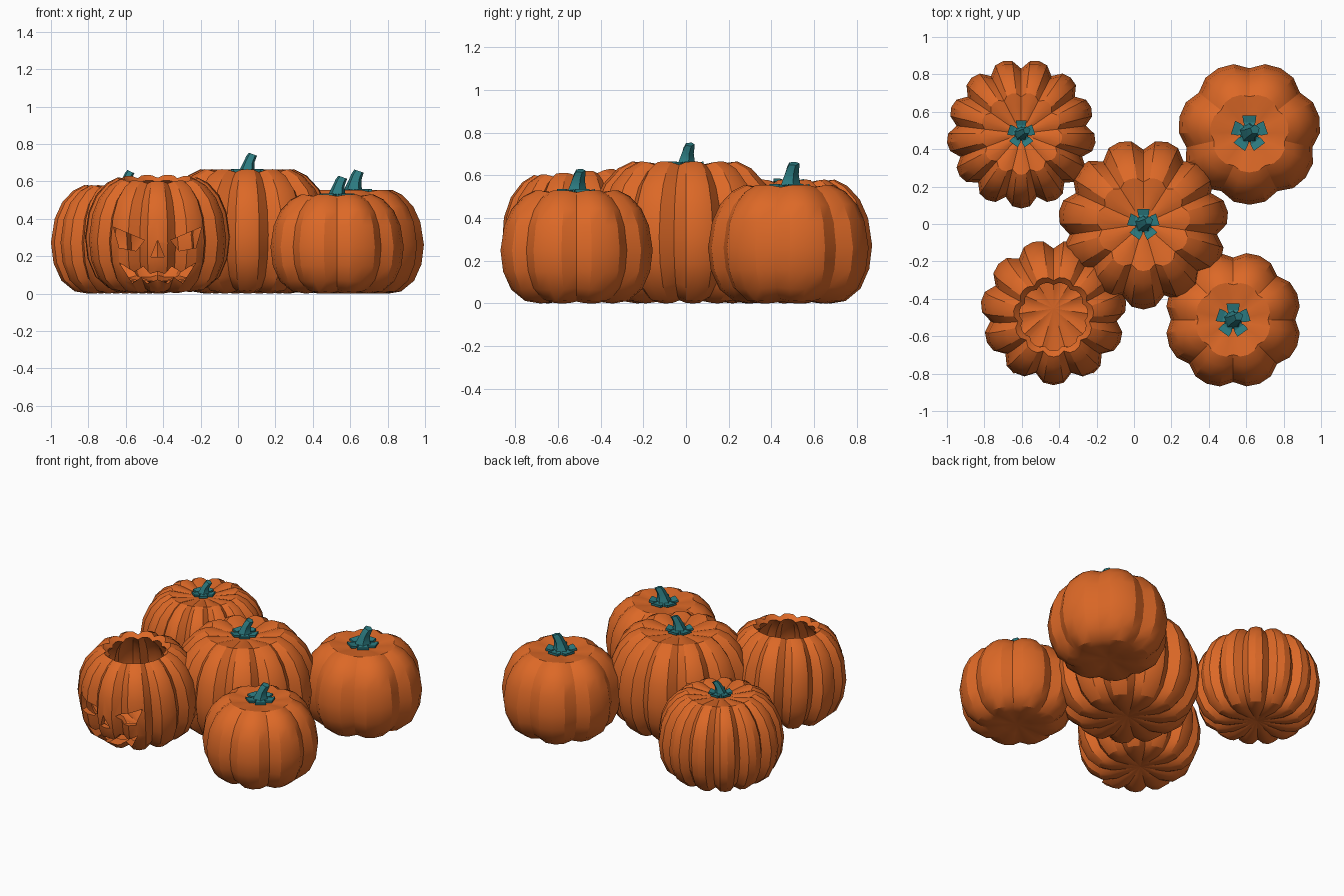
import bpy, bmesh, math
from mathutils import Matrix, Vector

if "Cube" in bpy.data.objects:
    bpy.data.objects.remove(bpy.data.objects["Cube"])


def material(name, rgb):
    m = bpy.data.materials.new(name)
    m.diffuse_color = (*rgb, 1)
    m.use_nodes = True
    m.node_tree.nodes["Principled BSDF"].inputs["Base Color"].default_value = m.diffuse_color
    return m


ORANGE = material("pumpkin orange", (0.72, 0.14, 0.02))
TEAL = material("stem teal", (0.025, 0.20, 0.22))


def make(name, bm, mat, smooth=None):
    bmesh.ops.recalc_face_normals(bm, faces=bm.faces)
    me = bpy.data.meshes.new(name)
    bm.to_mesh(me)
    bm.free()
    ob = bpy.data.objects.new(name, me)
    bpy.context.collection.objects.link(ob)
    me.materials.append(mat)
    if smooth:
        shade(ob, smooth)
    return ob


def shade(ob, angle):
    bpy.ops.object.select_all(action='DESELECT')
    ob.select_set(True)
    bpy.context.view_layer.objects.active = ob
    bpy.ops.object.shade_smooth_by_angle(angle=math.radians(angle))


# side profile as fractions of radius and height, bottom to top
SIDE = [(0, .045), (.25, .02), (.5, 0), (.68, .02), (.86, .12), (.965, .28),
        (1, .47), (.95, .69), (.85, .84), (.70, .95), (.55, 1)]
DIMPLE = [(.38, .985), (.2, .965), (0, .955)]
INNER = [(.47, .955), (.60, .90), (.74, .80), (.85, .66), (.90, .47),
         (.87, .31), (.77, .18), (.60, .09), (.3, .075), (0, .08)]
LOBE = [0, .82, 1, .82]        # bulge across one lobe, from groove to groove


def pumpkin_mesh(radius, height, lobes, depth, profile):
    bm = bmesh.new()
    n = lobes * len(LOBE)
    rings = []
    for rf, zf in profile:
        if rf == 0:
            rings.append([bm.verts.new((0, 0, zf * height))])
            continue
        ring = []
        for i in range(n):
            a = math.pi / 2 + 2 * math.pi * i / n
            cut = depth * min(1, rf * 1.5) * (1 - LOBE[i % len(LOBE)])
            r = rf * radius * (1 - cut)
            z = height * (.5 + (zf - .5) * (1 - cut * .45))
            ring.append(bm.verts.new((r * math.cos(a), r * math.sin(a), z)))
        rings.append(ring)
    for lo, hi in zip(rings, rings[1:]):
        for i in range(n):
            j = (i + 1) % n
            if len(lo) == 1:
                bm.faces.new((lo[0], hi[j], hi[i]))
            elif len(hi) == 1:
                bm.faces.new((lo[i], lo[j], hi[0]))
            else:
                bm.faces.new((lo[i], lo[j], hi[j], hi[i]))
    return bm


def stem(name, x, y, base, top, size):
    # bent, tapering five-sided stalk
    bm = bmesh.new()
    h = top - base
    rings = []
    for t, r, shift in [(0, .058, 0), (.3, .043, 0), (.6, .033, .008),
                        (.85, .029, .02), (1, .024, .030)]:
        rings.append([bm.verts.new((
            x + shift + r * size * math.cos(math.radians(90 + 72 * k)),
            y + shift * .6 + r * size * math.sin(math.radians(90 + 72 * k)),
            base + h * t - (shift * .3 * math.cos(math.radians(90 + 72 * k)) if t > .8 else 0)))
            for k in range(5)])
    for lo, hi in zip(rings, rings[1:]):
        for k in range(5):
            bm.faces.new((lo[k], lo[(k + 1) % 5], hi[(k + 1) % 5], hi[k]))
    bm.faces.new(rings[0])
    bm.faces.new(rings[-1])
    make(name + "_stem", bm, TEAL, 30)

    # star collar of five flared petals
    bm = bmesh.new()
    for k in range(5):
        a = math.radians(90 + 72 * k)
        rows = []
        for r, half, dz in [(.02, 30, .030), (.06, 30, .022), (.092, 22, .030)]:
            rows.append([bm.verts.new((x + r * size * math.cos(a + s * math.radians(half)),
                                       y + r * size * math.sin(a + s * math.radians(half)),
                                       base + dz)) for s in (-1, 1)])
        for p, q in zip(rows, rows[1:]):
            bm.faces.new((p[0], q[0], q[1], p[1]))
    geo = bmesh.ops.extrude_face_region(bm, geom=bm.faces[:])
    bmesh.ops.translate(bm, vec=(0, 0, -.014),
                        verts=[v for v in geo["geom"] if isinstance(v, bmesh.types.BMVert)])
    make(name + "_collar", bm, TEAL)


# whole pumpkins: name, x, y, radius, height, lobes, groove depth, stem top, stem size
for name, x, y, r, h, lobes, depth, top, size in [
        ("middle_pumpkin", .05, 0, .457, .665, 11, .13, .745, .95),
        ("back_left_pumpkin", -.603, .483, .40, .58, 13, .13, .652, .82),
        ("back_right_pumpkin", .617, .487, .384, .555, 7, .10, .655, 1.08),
        ("front_right_pumpkin", .53, -.512, .370, .53, 8, .10, .622, 1.02)]:
    bm = pumpkin_mesh(r, h, lobes, depth, SIDE + DIMPLE)
    bmesh.ops.translate(bm, vec=(x, y, 0), verts=bm.verts)
    make(name, bm, ORANGE, 28)
    stem(name, x, y, h * .955, top, size)

# hollow carved pumpkin, open at the top and tipped slightly forward
JX, JY = -.43, -.472
bm = pumpkin_mesh(.392, .605, 11, .13, SIDE + INNER)
bmesh.ops.transform(bm, verts=bm.verts, matrix=Matrix.Translation((JX, JY - .0, .3025 + .012))
                    @ Matrix.Rotation(math.radians(4.5), 4, 'X')
                    @ Matrix.Translation((0, 0, -.3025)))
low = min(v.co.z for v in bm.verts)
bmesh.ops.translate(bm, vec=(0, 0, -low), verts=bm.verts)
carved = make("carved_pumpkin", bm, ORANGE)

# face shapes in x (from the centre line) and z
eye = [(-.235, .355), (-.07, .285), (-.115, .228), (-.205, .245)]
nose = [(0, .285), (-.036, .195), (.036, .195)]
half_mouth = [(0, .118), (.04, .105), (.075, .145), (.125, .115), (.205, .165),
              (.135, .055), (.09, .085), (.055, .055), (0, .075)]
mouth = half_mouth + [(-px, pz) for px, pz in half_mouth[-2:0:-1]]
for label, shape, back in [("left_eye", eye, -.58), ("nose", nose, -.62),
                           ("right_eye", [(-px, pz) for px, pz in eye], -.58),
                           ("mouth", mouth, -.66)]:
    bm = bmesh.new()
    face = bm.faces.new([bm.verts.new((JX + px, -1.0, pz)) for px, pz in shape])
    geo = bmesh.ops.extrude_face_region(bm, geom=[face])
    bmesh.ops.translate(bm, vec=(0, back + 1.0, 0),
                        verts=[v for v in geo["geom"] if isinstance(v, bmesh.types.BMVert)])
    cutter = make(label + "_cutter", bm, ORANGE)
    cutter.hide_render = True
    mod = carved.modifiers.new(label, 'BOOLEAN')
    mod.operation, mod.solver, mod.object = 'DIFFERENCE', 'EXACT', cutter
    bpy.context.view_layer.objects.active = carved
    bpy.ops.object.modifier_apply(modifier=mod.name)
    bpy.data.objects.remove(cutter)
shade(carved, 28)
